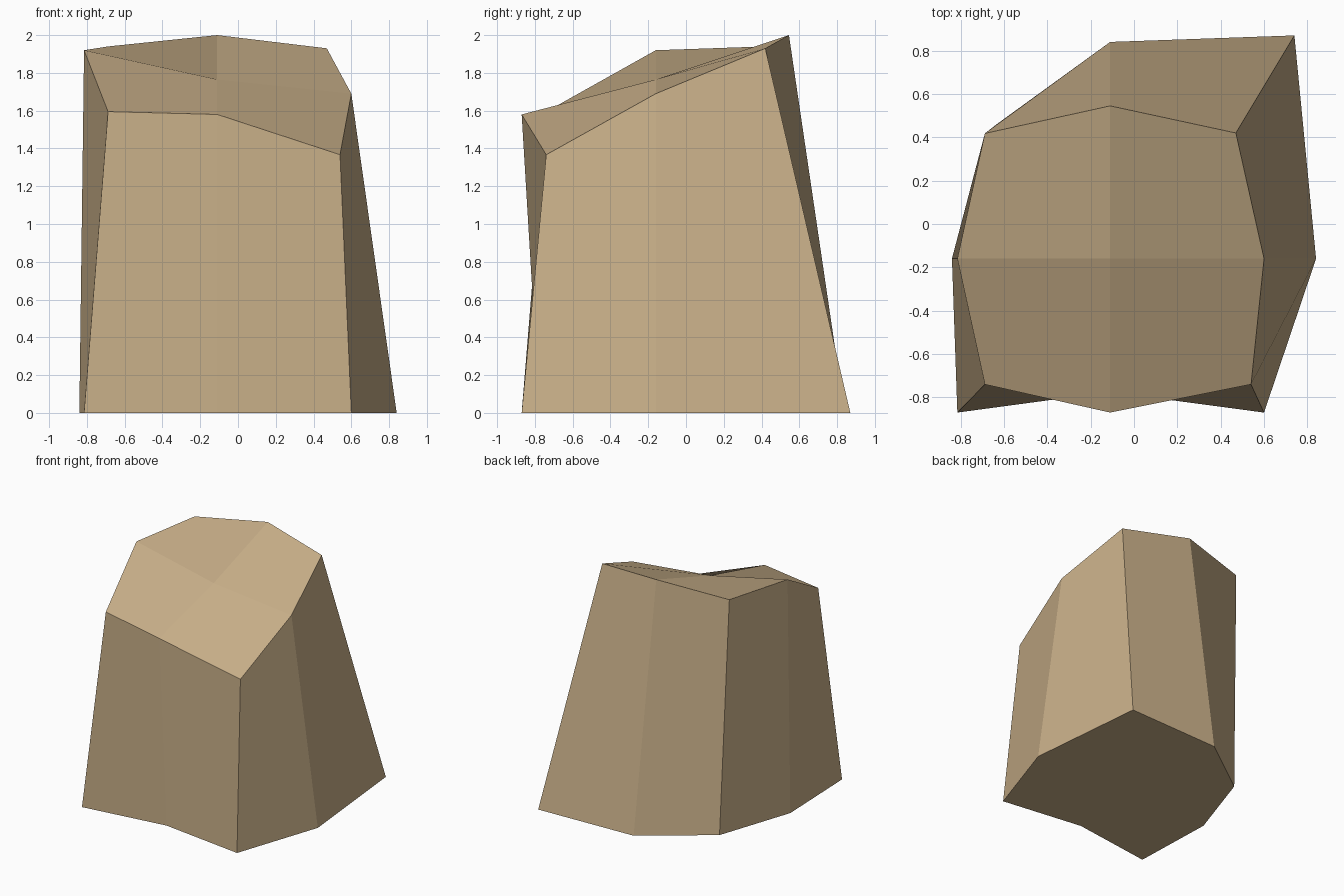
import bpy
import bmesh

cube = bpy.data.objects.get("Cube")
if cube:
    bpy.data.objects.remove(cube, do_unlink=True)

# Sandstone colour
stone = bpy.data.materials.new("sandy_tan")
stone.use_nodes = True
tan = (0.58, 0.43, 0.25, 1.0)
stone.diffuse_color = tan
stone.node_tree.nodes["Principled BSDF"].inputs["Base Color"].default_value = tan

# Footprint and rim, counter-clockwise; corners are even, middles are odd
FOOT = [(-0.815, -0.87), (-0.11, -0.775), (0.60, -0.87), (0.84, -0.16),
        (0.74, 0.87), (-0.11, 0.84), (-0.63, 0.463), (-0.84, -0.16)]
RIM = [(-0.688, -0.74, 1.595), (-0.11, -0.87, 1.58), (0.54, -0.74, 1.367),
       (0.60, -0.16, 1.69), (0.47, 0.42, 1.93), (-0.11, 0.545, 2.0),
       (-0.688, 0.418, 1.94), (-0.815, -0.16, 1.92)]
CENTRE = (-0.11, -0.16, 1.765)

bm = bmesh.new()
foot = [bm.verts.new((x, y, 0)) for x, y in FOOT]
rim = [bm.verts.new(p) for p in RIM]
centre = bm.verts.new(CENTRE)
count = len(rim)

# Side walls, two either side of each middle point
for mid in range(1, count, 2):
    after = (mid + 1) % count
    before = mid - 1
    bm.faces.new((foot[mid], foot[after], rim[after], rim[mid]))
    bm.faces.new((foot[mid], rim[mid], rim[before], foot[before]))

# Four facets of the crown, one around each corner
for i in range(0, count, 2):
    bm.faces.new((centre, rim[i - 1], rim[i], rim[i + 1]))

# Underside
bm.faces.new(list(reversed(foot)))

mesh = bpy.data.meshes.new("boulder")
bm.to_mesh(mesh)
bm.free()
mesh.materials.append(stone)
boulder = bpy.data.objects.new("boulder", mesh)
bpy.context.collection.objects.link(boulder)
